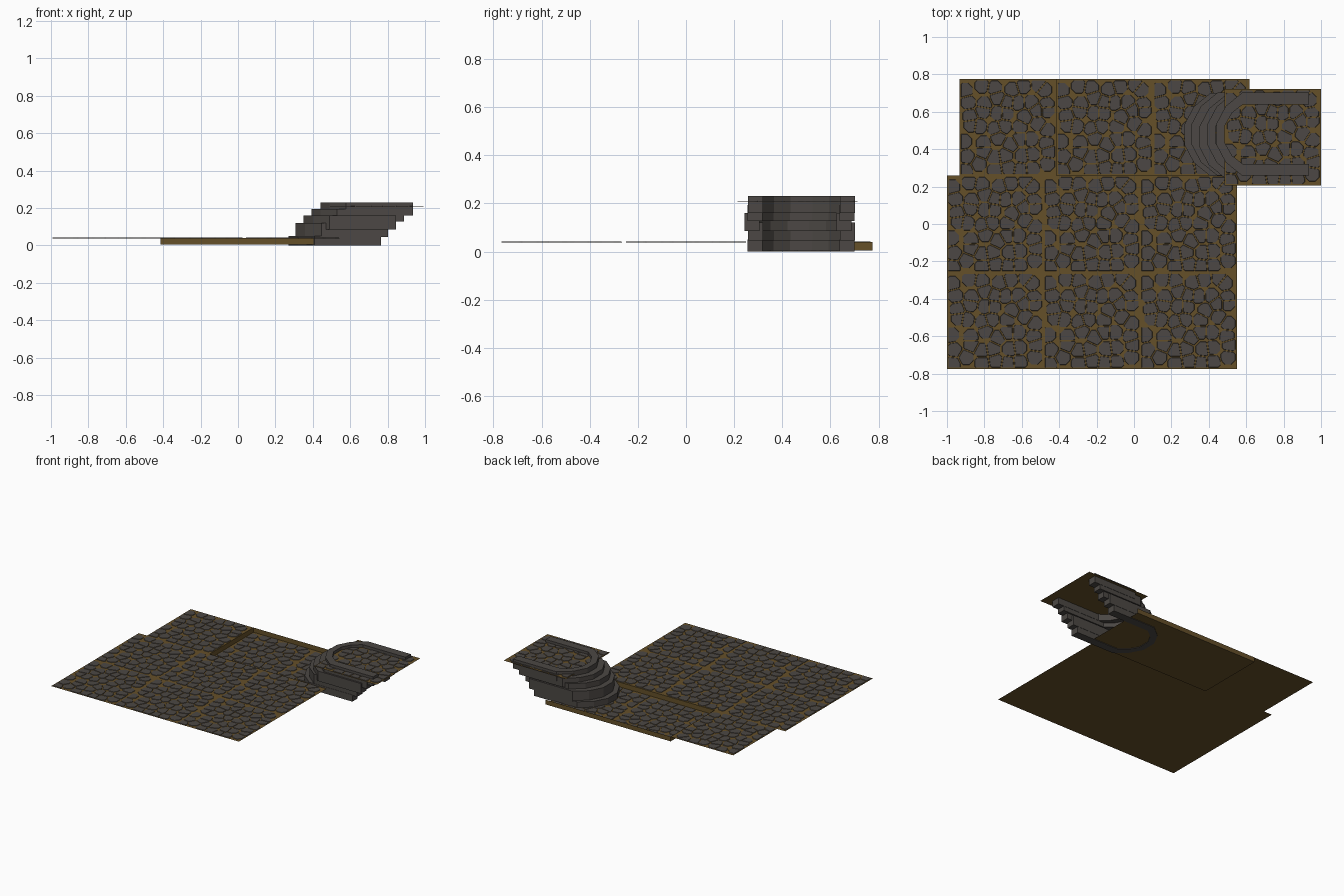
import bpy, bmesh, random
from mathutils import Vector

if "Cube" in bpy.data.objects:
    bpy.data.objects.remove(bpy.data.objects["Cube"])

random.seed(4)
T = 0.5167          # tile size
STONE_H = 0.003     # stone relief


def material(name, rgb):
    m = bpy.data.materials.new(name)
    m.diffuse_color = (*rgb, 1)
    m.use_nodes = True
    m.node_tree.nodes["Principled BSDF"].inputs["Base Color"].default_value = m.diffuse_color
    return m


soil = material("soil", (0.13, 0.08, 0.022))
stone = material("stone", (0.072, 0.064, 0.058))


def add_object(name, mesh, loc=(0, 0, 0)):
    ob = bpy.data.objects.new(name, mesh)
    ob.location = loc
    bpy.context.collection.objects.link(ob)
    return ob


def clip(poly, mid, n):
    """Keep the part of poly on the negative side of a line."""
    out = []
    for a, b in zip(poly, poly[1:] + poly[:1]):
        da, db = (a - mid).dot(n), (b - mid).dot(n)
        if da <= 0:
            out.append(a)
        if da * db < 0:
            out.append(a.lerp(b, da / (da - db)))
    return out


def cobble_tile():
    """One square of soil covered in irregular flat stones."""
    bm = bmesh.new()
    bm.faces.new([bm.verts.new((x, y, -STONE_H)) for x, y in ((0, 0), (T, 0), (T, T), (0, T))])
    n = 7
    m = 0.008
    cell = (T - 2 * m) / n
    seeds = [Vector((m + (i + .5 + random.uniform(-.3, .3)) * cell,
                     m + (j + .5 + random.uniform(-.3, .3)) * cell))
             for i in range(n) for j in range(n)]
    for s in seeds:
        r = cell * 0.56
        # an octagon trimmed against the neighbouring stones
        poly = [s + Vector((c * r, d * r)) for c, d in
                ((1, .4), (.4, 1), (-.4, 1), (-1, .4), (-1, -.4), (-.4, -1), (.4, -1), (1, -.4))]
        for o in seeds:
            if o is not s and (o - s).length < 3 * cell:
                d = (o - s).normalized()
                poly = clip(poly, (s + o) / 2 - d * 0.0035, d)
        for nx, ny, e in ((1, 0, T - m), (-1, 0, m), (0, 1, T - m), (0, -1, m)):
            poly = clip(poly, Vector((e, e)), Vector((nx, ny)))
        low = [bm.verts.new((p.x, p.y, -STONE_H)) for p in poly]
        top = [bm.verts.new((*s.lerp(p, .96), 0)) for p in poly]
        faces = [bm.faces.new(top)]
        k = len(poly)
        for i in range(k):
            faces.append(bm.faces.new((low[i], low[(i + 1) % k], top[(i + 1) % k], top[i])))
        for f in faces:
            f.material_index = 1
    me = bpy.data.meshes.new("cobble_tile")
    bm.to_mesh(me)
    bm.free()
    me.materials.append(soil)
    me.materials.append(stone)
    return me


# Paving: main court, back corner, sunken lane, upper landing
tile = cobble_tile()
Y0, BX, G = -0.775, -0.932, 0.041
for i in range(3):
    for j in range(2):
        add_object("court_paving", tile, (-1 + i * T, Y0 + j * T, G))
add_object("corner_paving", tile, (BX, Y0 + 2 * T, G))
for i in (1, 2):
    add_object("sunken_paving", tile, (BX + i * T, Y0 + 2 * T, 0.007))
add_object("landing_paving", tile, (1 - T, 0.205, 0.211))

# Low earth walls around three sides of the sunken lane
bm = bmesh.new()
path = [(BX + 3 * T, 0.775), (BX + T, 0.775), (BX + T, Y0 + 2 * T), (BX + 3 * T, Y0 + 2 * T)]
for (ax, ay), (bx, by) in zip(path, path[1:]):
    bm.faces.new([bm.verts.new(p) for p in
                  ((ax, ay, .004), (bx, by, .004), (bx, by, .039), (ax, ay, .039))])
me = bpy.data.meshes.new("sunken_lane_walls")
bm.to_mesh(me)
bm.free()
me.materials.append(soil)
add_object("sunken_lane_walls", me)

# Curved stair: stacked U-shaped courses of stone, each set back from the last
OUTER = [(.495, .222), (.138, .222), (.05, .15), (0, .055)]
INNER = [(.495, .16), (.143, .16), (.085, .115), (.045, .045)]


def stair_course(name, x0, yc, z0, z1):
    def full(half):
        return half + [(x, -y) for x, y in reversed(half)]
    outer, inner = full(OUTER), full(INNER)
    bm = bmesh.new()
    o, n = ([bm.verts.new((x0 + x, yc + y, z0)) for x, y in ring] for ring in (outer, inner))
    faces = [bm.faces.new((o[i], o[i + 1], n[i + 1], n[i])) for i in range(len(o) - 1)]
    ext = bmesh.ops.extrude_face_region(bm, geom=faces, use_keep_orig=True)
    moved = [g for g in ext["geom"] if isinstance(g, bmesh.types.BMVert)]
    bmesh.ops.translate(bm, verts=moved, vec=(0, 0, z1 - z0))
    bmesh.ops.recalc_face_normals(bm, faces=bm.faces)
    me = bpy.data.meshes.new(name)
    bm.to_mesh(me)
    bm.free()
    me.materials.append(stone)
    add_object(name, me)


for i, (x0, yc, z0, z1) in enumerate([(.27, .478, 0, .05), (.308, .48, .045, .12),
                                      (.35, .466, .085, .16), (.392, .478, .127, .194),
                                      (.44, .48, .16, .23)]):
    stair_course(f"stair_course_{i + 1}", x0, yc, z0, z1)
